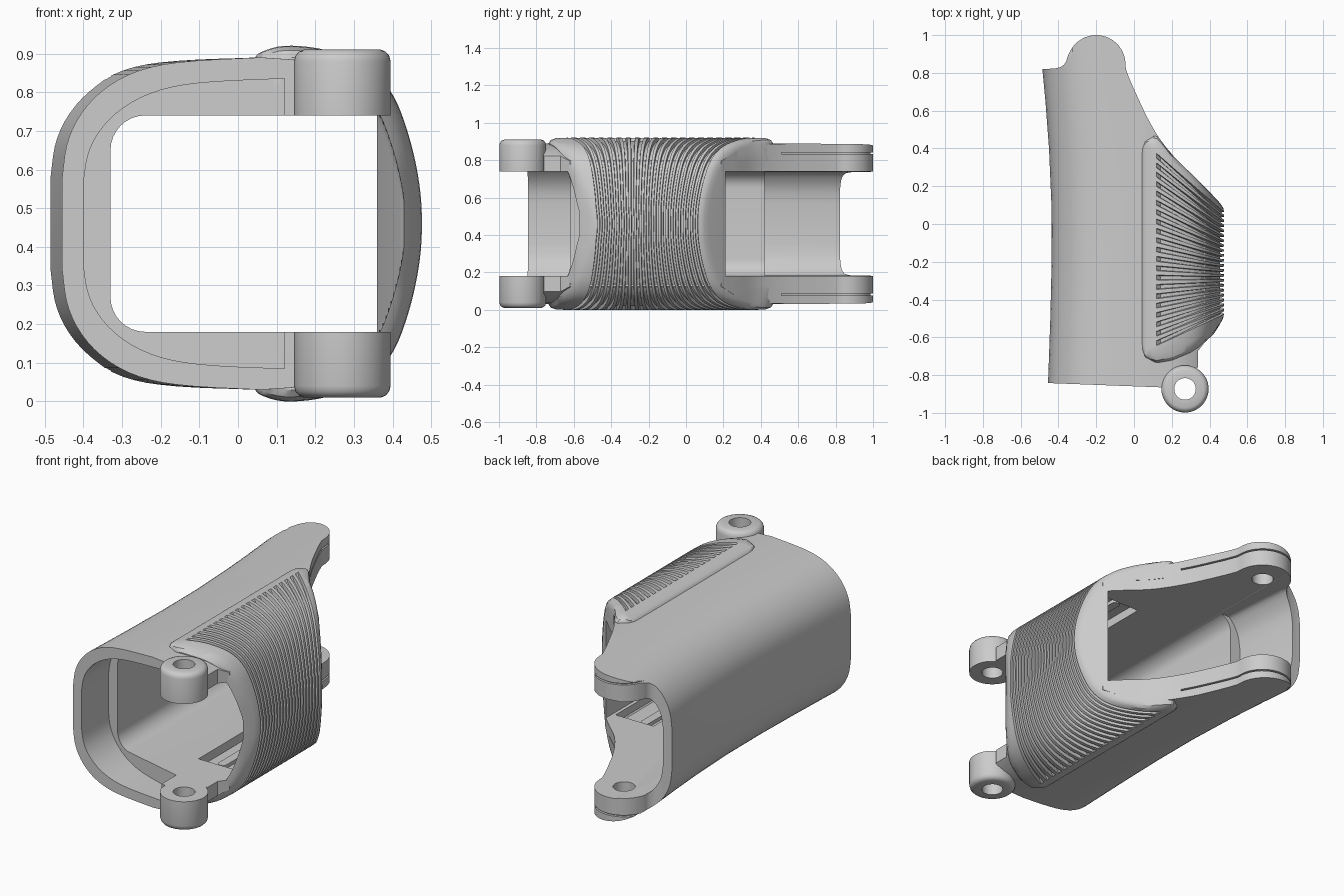
import bpy, bmesh, math
from mathutils import Vector

if "Cube" in bpy.data.objects:
    bpy.data.objects.remove(bpy.data.objects["Cube"])

MID = 0.46  # mirror plane height


def make(name, verts, faces):
    me = bpy.data.meshes.new(name)
    me.from_pydata(verts, [], faces)
    bm = bmesh.new()
    bm.from_mesh(me)
    bmesh.ops.recalc_face_normals(bm, faces=bm.faces)
    bm.to_mesh(me)
    bm.free()
    ob = bpy.data.objects.new(name, me)
    bpy.context.collection.objects.link(ob)
    return ob


def loft(name, rings):
    n = len(rings[0])
    faces = [list(range(n)), list(range((len(rings) - 1) * n, len(rings) * n))]
    for k in range(len(rings) - 1):
        for i in range(n):
            j = (i + 1) % n
            faces.append([k * n + i, k * n + j, k * n + n + j, k * n + n + i])
    return make(name, [p for r in rings for p in r], faces)


def prism(name, pts, z0, z1):
    return loft(name, [[(x, y, z) for x, y in pts] for z in (z0, z1)])


def circle(cx, cy, r, n=40):
    return [(cx + r * math.cos(2 * math.pi * i / n), cy + r * math.sin(2 * math.pi * i / n))
            for i in range(n)]


def boolean(ob, cutter, op='DIFFERENCE'):
    cutter.hide_render = True
    m = ob.modifiers.new("cut", 'BOOLEAN')
    m.operation, m.solver, m.object = op, 'EXACT', cutter
    bpy.context.view_layer.objects.active = ob
    bpy.ops.object.modifier_apply(modifier=m.name)
    bpy.data.objects.remove(cutter)


def spline(pts, n):
    p = [Vector(q) for q in pts]
    p = [2 * p[0] - p[1]] + p + [2 * p[-1] - p[-2]]
    out = []
    for i in range(1, len(p) - 2):
        a, b, c, d = p[i - 1:i + 3]
        for k in range(n):
            t = k / n
            out.append(0.5 * (2 * b + (c - a) * t + (2 * a - 5 * b + 4 * c - d) * t * t
                              + (3 * b - a - 3 * c + d) * t ** 3))
    return out + [p[-2]]


def normals(pts):
    out = []
    for i in range(len(pts)):
        d = pts[min(i + 1, len(pts) - 1)] - pts[max(i - 1, 0)]
        out.append(Vector((d.y, -d.x)).normalized())
    return out


def table(t, x):
    if x <= t[0][0]:
        return t[0][1]
    for (a, u), (b, v) in zip(t, t[1:]):
        if x <= b:
            return u + (v - u) * (x - a) / (b - a)
    return t[-1][1]


# Shell cross-section: rounded on the left, tapering under the pad on the right
LEFT = [(-1.0, -.459), (-.84, -.455), (-.5, -.443), (-.2, -.436), (.1, -.437),
        (.4, -.45), (.65, -.469), (.82, -.485), (1.05, -.505)]
CORNER = spline([(0, .12), (.012, .2), (.04, .265), (.09, .325), (.16, .373),
                 (.25, .405), (.37, .421), (.56, .43)], 3)


def section(y, d=0.0, zmax=1.0, right=((.66, .42), (.74, .395), (.83, .335))):
    L = table(LEFT, y)
    half = [(L + d + a * .92, min(h * (1 - d / .43), zmax)) for a, h in CORNER]
    half += [(-.45 + a, min(h - d, zmax)) for a, h in right]
    return ([(x, y, MID + h) for x, h in half]
            + [(x, y, MID - h) for x, h in reversed(half)])


shell = loft("finger_shell", [section(y) for y, _ in LEFT])

# Plan outline with the rounded hinge ears at the back
ear = [(-.2 + .155 * math.cos(math.radians(a)), .845 + .155 * math.sin(math.radians(a)))
       for a in range(0, 156, 8)]
flank = spline([(.38, .19), (.3, .27), (.2, .365), (.13, .46), (.07, .565), (.02, .67),
                (-.02, .76), (-.043, .82)], 4)
notch = spline([(-.352, .885), (-.362, .855), (-.385, .833), (-.42, .823)], 4)
edge = [Vector(p) for p in flank + ear + notch]
outline = [(-.6, -.838), (-.455, -.842), (.15, -.865), (.185, -.78), (.34, -.76),
           (.34, -.67), (.38, -.62)] + [tuple(p) for p in edge] + [(-.6, .815)]
boolean(shell, prism("outline_cutter", outline, -.2, 1.2), 'INTERSECT')

# Main cavity with rounded left corners
arc = [(-.24 - .09 * math.sin(a), .19 + .09 * math.cos(a))
       for a in [math.pi / 2 * i / 8 for i in range(9)]]
cav = [(.8, .28)] + arc
cav = [(x, MID + h) for x, h in cav] + [(x, MID - h) for x, h in reversed(cav)]
boolean(shell, loft("cavity_cutter", [[(x, y, z) for x, z in cav] for y in (-1.3, 1.3)]))

# Thinner wall at the front mouth, ending on a slanted step
front = section(-.84, .055, right=((.57, .43),))
back_ring = [(x, -.6 - .25 * (x + .4), z) for x, y, z in front]
boolean(shell, loft("mouth_cutter", [[(x, -1.3, z) for x, y, z in front], back_ring]))

# Thinner left wall at the back opening
boolean(shell, loft("back_cutter", [[(min(x, -.15), yy, z) for x, yy, z in
                                     section(y, .055, .276, ())]
                                    for y in (.42, .6, .82, 1.05)]))

# Blind pivot holes, ear grooves and inner pockets
boolean(shell, prism("pivot_cutter", circle(-.2, .845, .058), .09, .83))
rib = [(p, n) for p, n in zip(edge, normals(edge)) if p.y > .5 and p.x > -.36]
strip = [tuple(p + n * .02) for p, n in rib] + [tuple(p - n * .014) for p, n in reversed(rib)]
for z in (.078, .833):
    boolean(shell, prism("groove_cutter", strip, z, z + .009))
boolean(shell, prism("pocket_cutter", [(.1, -.5), (.34, -.5), (.34, .15), (.1, .15)], .13, .79))

# Bars inside the pockets
for side, z0 in (("lower", .12), ("upper", .77)):
    bar = [(.2 + .025 * math.cos(a), (-.42 if i >= 9 else .08) + .025 * math.sin(a))
           for i, a in enumerate([math.pi * k / 8 for k in range(9)]
                                 + [math.pi + math.pi * k / 8 for k in range(9)])]
    prism(side + "_pocket_bar", bar, z0, z0 + .03)

# Grip pad: wrapped profile, fanned ribs, rolled rims
half = [(.04, .425), (.06, .444), (.12, .46), (.21, .453), (.3, .425), (.36, .385),
        (.405, .325), (.435, .25), (.458, .165), (.472, .08), (.476, 0)]
prof = spline(half + [(x, -h) for x, h in reversed(half[:-1])], 4)
pnorm = [-n for n in normals(prof)]
if pnorm[len(prof) // 2].x < 0:
    pnorm = [-n for n in pnorm]
FRONT = [(.04, -.66), (.06, -.71), (.12, -.735), (.2, -.722), (.3, -.68), (.36, -.64),
         (.42, -.585), (.476, -.5)]
BACK = [(.04, .40), (.06, .44), (.11, .468), (.13, .46), (.2, .365), (.3, .27),
        (.4, .17), (.476, .09)]
N = 21
rows = [('F', 1, .03), ('F', .85, .012), ('F', .5, .002)]
for i in range(N):
    rows += [('G', (i + .5 + o) / N, d) for o, d in
             ((-.27, 0), (-.2, .02), (.2, .02), (.27, 0))]
rows += [('B', .5, .002), ('B', .85, .012), ('B', 1, .03)]


def fan(x):
    s = (x - .12) / .355
    return (max(-.655 + .17 * s, table(FRONT, x) + .02),
            min(.385 - .315 * s, table(BACK, x) - .02))


outer, inner = [], []
for r, (kind, v, d) in enumerate(rows):
    f = r / (len(rows) - 1)
    xi = .43 - .07 * min(1, f * 2.5)
    for p, n in zip(prof, pnorm):
        q = p - n * (d if kind != 'G' or p.x > .125 else 0)
        if kind == 'G':
            a, b = fan(p.x)
            y = a + (b - a) * v
        else:
            g = fan(q.x)[0 if kind == 'F' else 1]
            y = g + (table(FRONT if kind == 'F' else BACK, q.x) - g) * v
        outer.append((q.x, y, MID + q.y))
        x = max(.04, min(p.x - .04, xi))
        h = math.copysign(min(max(abs(p.y) - .04, 0), .34), p.y)
        a, b = table(FRONT, x), table(BACK, x)
        inner.append((x, a + (b - a) * f, MID + h))
R, C = len(rows), len(prof)
T = R * C
faces = []
for r in range(R - 1):
    for c in range(C - 1):
        q = [r * C + c, r * C + c + 1, (r + 1) * C + c + 1, (r + 1) * C + c]
        faces += [q, [T + k for k in reversed(q)]]
loop = ([c for c in range(C)] + [r * C + C - 1 for r in range(1, R)]
        + [(R - 1) * C + c for c in range(C - 2, -1, -1)] + [r * C for r in range(R - 2, 0, -1)])
for a, b in zip(loop, loop[1:] + loop[:1]):
    faces.append([a, b, T + b, T + a])
make("ribbed_grip_pad", outer + inner, faces)

# Front hinge knuckles
ring = [(.057, .28), (.125, .28), (.125, .42), (.121, .435), (.112, .445), (.1, .45), (.057, .45)]
for side, s in (("upper", 1), ("lower", -1)):
    S, K = 48, len(ring)
    vs = [(.27 + r * math.cos(2 * math.pi * i / S), -.873 + r * math.sin(2 * math.pi * i / S),
           MID + s * h) for i in range(S) for r, h in ring]
    fs = [[i * K + k, i * K + (k + 1) % K, (i + 1) % S * K + (k + 1) % K, (i + 1) % S * K + k]
          for i in range(S) for k in range(K)]
    make(side + "_hinge_knuckle", vs, fs)

# Smooth shading with crisp edges
for ob in bpy.context.scene.objects:
    ob.select_set(True)
    bpy.context.view_layer.objects.active = ob
bpy.ops.object.shade_smooth_by_angle(angle=math.radians(30))
